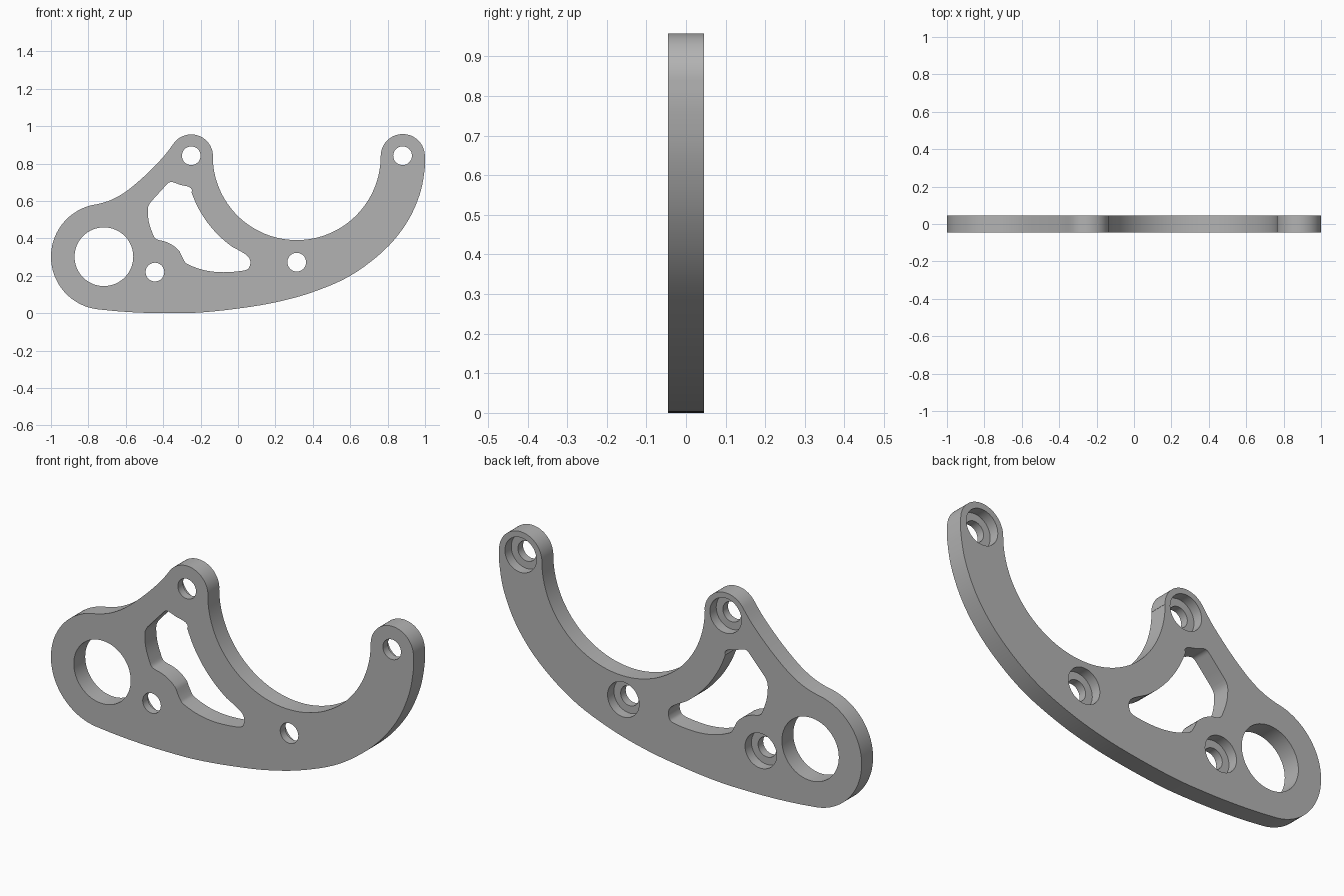
import bpy, bmesh, math
from mathutils import Vector

if "Cube" in bpy.data.objects:
    bpy.data.objects.remove(bpy.data.objects["Cube"], do_unlink=True)

HALF = 0.045  # half the plate thickness

grey = bpy.data.materials.new("plain grey")
grey.use_nodes = True
grey.diffuse_color = (0.45, 0.45, 0.45, 1)
grey.node_tree.nodes["Principled BSDF"].inputs["Base Color"].default_value = (0.45, 0.45, 0.45, 1)


def arc(cx, cz, r, a0, a1, n):
    """Points along an arc, angles in degrees."""
    angles = [math.radians(a0 + (a1 - a0) * i / n) for i in range(n + 1)]
    return [(cx + r * math.cos(a), cz + r * math.sin(a)) for a in angles]


def spline(points, steps=5):
    """Smooth curve through the points, both ends included."""
    p = [Vector(q) for q in [points[0]] + points + [points[-1]]]
    out = []
    for a, b, c, d in zip(p, p[1:], p[2:], p[3:]):
        for i in range(steps):
            t = i / steps
            v = 0.5 * (2 * b + (c - a) * t + (2 * a - 5 * b + 4 * c - d) * t * t
                       + (3 * b - a - 3 * c + d) * t ** 3)
            out.append((v.x, v.y))
    return out + [tuple(points[-1])]


def prism(name, loop, y0, y1):
    """Extrude a closed x-z loop from y0 to y1."""
    clean = []
    for q in loop:
        if not clean or math.dist(q, clean[-1]) > 0.001:
            clean.append(q)
    if math.dist(clean[0], clean[-1]) < 0.001:
        clean.pop()
    bm = bmesh.new()
    face = bm.faces.new([bm.verts.new((x, y0, z)) for x, z in clean])
    ext = bmesh.ops.extrude_face_region(bm, geom=[face])
    verts = [g for g in ext["geom"] if isinstance(g, bmesh.types.BMVert)]
    bmesh.ops.translate(bm, verts=verts, vec=(0, y1 - y0, 0))
    bmesh.ops.recalc_face_normals(bm, faces=bm.faces)
    mesh = bpy.data.meshes.new(name)
    bm.to_mesh(mesh)
    bm.free()
    mesh.materials.append(grey)
    obj = bpy.data.objects.new(name, mesh)
    bpy.context.collection.objects.link(obj)
    return obj


# Outer profile: round end, curved underside, two lugs and the wide hollow
round_end = arc(-0.717, 0.302, 0.283, 97, 262, 40)
right_lug = arc(0.881, 0.84, 0.118, 0, 180, 32)
hollow = arc(0.314, 0.84, 0.449, 0, -180, 64)
left_lug = arc(-0.25, 0.84, 0.116, 0, 143, 28)
underside = spline([round_end[-1], (-0.65, 0.011), (-0.52, 0.003), (-0.37, 0.0),
                    (-0.2, 0.004), (0.0, 0.025), (0.2, 0.058), (0.4, 0.113),
                    (0.6, 0.2), (0.78, 0.335), (0.9, 0.48), (0.97, 0.63),
                    (0.997, 0.76), right_lug[0]])
shoulder = spline([left_lug[-1], (-0.40, 0.835), (-0.5, 0.733), (-0.6, 0.65),
                   (-0.68, 0.605), round_end[0]])
plate = prism("bracket_plate", round_end + underside + right_lug + hollow
              + left_lug + shoulder, -HALF, HALF)

# Window: follows the hollow above and wraps the lower screw hole
upper_edge = arc(0.314, 0.84, 0.595, 199, 234.5, 16)
wrap = arc(-0.444, 0.22, 0.172, 40, 82, 12)
window = (upper_edge
          + spline([upper_edge[-1], (0.04, 0.315), (0.064, 0.285), (0.062, 0.25),
                    (0.035, 0.229), (-0.08, 0.219), (-0.18, 0.23), (-0.265, 0.26),
                    (-0.289, 0.283), wrap[0]], 4)
          + wrap
          + spline([wrap[-1], (-0.442, 0.40), (-0.456, 0.425), (-0.477, 0.49),
                    (-0.482, 0.56), (-0.467, 0.594)], 4)
          + spline([(-0.385, 0.684), (-0.37, 0.698), (-0.35, 0.701), (-0.31, 0.687),
                    (-0.265, 0.676), (-0.246, 0.66), upper_edge[0]], 4))
cutters = [prism("window_cutter", window, -0.1, 0.1),
           prism("pivot_cutter", arc(-0.717, 0.302, 0.157, 0, 360, 64), -0.1, 0.1)]

# Screw holes, counterbored from the back
for x, z in [(-0.25, 0.842), (0.88, 0.842), (0.314, 0.273), (-0.444, 0.22)]:
    cutters.append(prism("screw_cutter", arc(x, z, 0.05, 0, 360, 32), -0.1, 0.1))
    cutters.append(prism("bore_cutter", arc(x, z, 0.087, 0, 360, 40), HALF - 0.05, 0.1))

bpy.ops.object.select_all(action="DESELECT")
bpy.context.view_layer.objects.active = plate
plate.select_set(True)
for cutter in cutters:
    cutter.hide_render = True
    mod = plate.modifiers.new(cutter.name, "BOOLEAN")
    mod.operation = "DIFFERENCE"
    mod.solver = "EXACT"
    mod.object = cutter
    bpy.ops.object.modifier_apply(modifier=mod.name)
    bpy.data.objects.remove(cutter, do_unlink=True)

bpy.ops.object.shade_smooth_by_angle(angle=math.radians(30))
